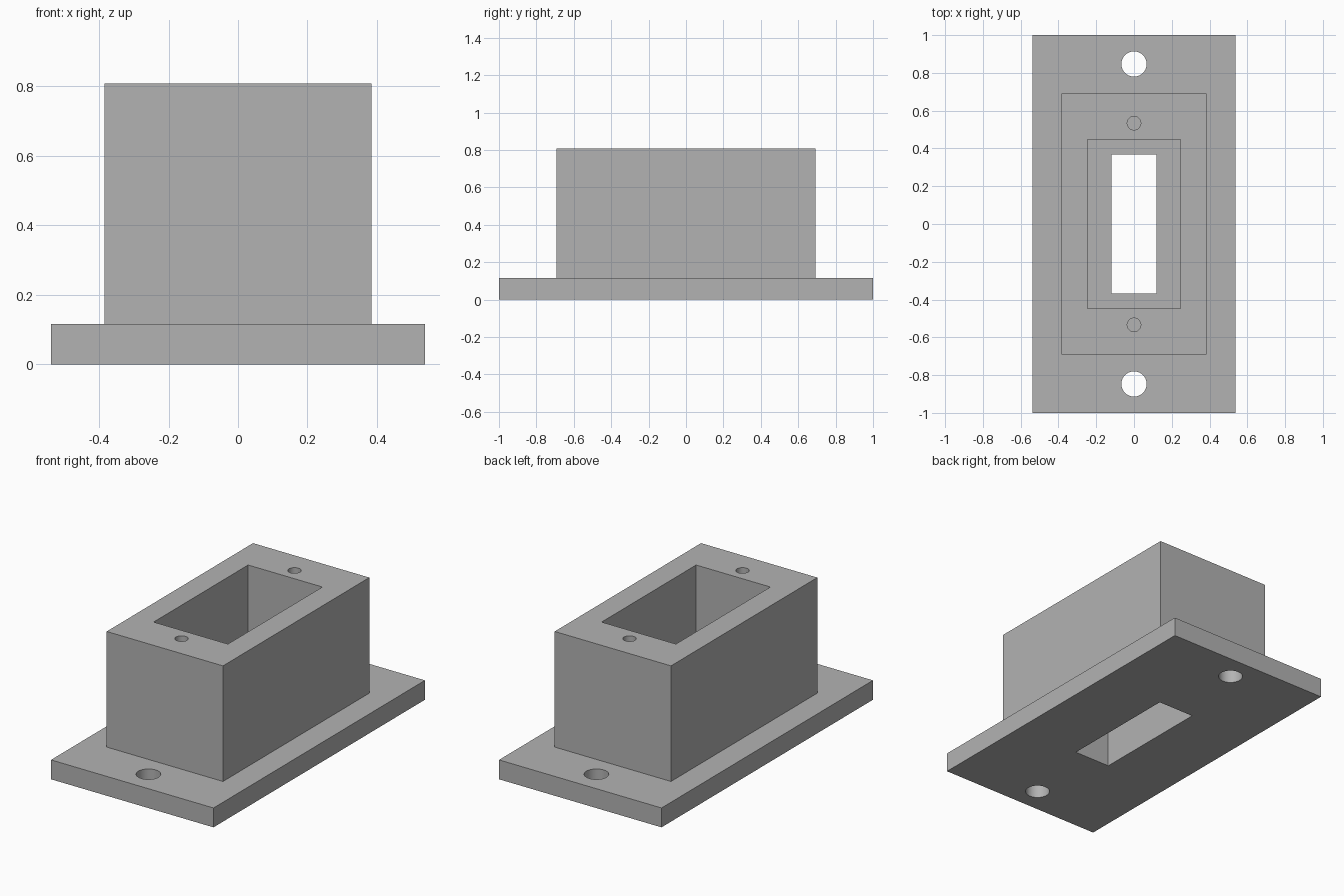
import bpy

cube = bpy.data.objects.get("Cube")
if cube:
    bpy.data.objects.remove(cube, do_unlink=True)

PLATE_TOP, TOP, POCKET_FLOOR = 0.116, 0.808, 0.23

grey = bpy.data.materials.new("plain grey")
grey.use_nodes = True
grey.diffuse_color = (0.45, 0.45, 0.45, 1)
grey.node_tree.nodes["Principled BSDF"].inputs["Base Color"].default_value = grey.diffuse_color


def box(name, half_x, half_y, z0, z1):
    bpy.ops.mesh.primitive_cube_add(size=1, location=(0, 0, (z0 + z1) / 2))
    ob = bpy.context.object
    ob.name = name
    ob.scale = (2 * half_x, 2 * half_y, z1 - z0)
    bpy.ops.object.transform_apply(location=True, rotation=False, scale=True)
    ob.data.materials.append(grey)
    return ob


def hole(name, y, radius, z0, z1):
    bpy.ops.mesh.primitive_cylinder_add(vertices=48, radius=radius, depth=z1 - z0,
                                        location=(0, y, (z0 + z1) / 2))
    ob = bpy.context.object
    ob.name = name
    ob.data.materials.append(grey)
    return ob


def combine(target, other, operation):
    mod = target.modifiers.new(other.name, 'BOOLEAN')
    mod.operation = operation
    mod.solver = 'EXACT'
    mod.object = other
    bpy.context.view_layer.objects.active = target
    bpy.ops.object.modifier_apply(modifier=mod.name)
    bpy.data.objects.remove(other, do_unlink=True)


# Flanged plate with the raised block joined on top
housing = box("flanged_housing", 0.538, 1.0, 0, PLATE_TOP)
combine(housing, box("raised_block", 0.385, 0.692, PLATE_TOP - 0.05, TOP), 'UNION')

# Deep pocket from the top, narrower slot through the floor
combine(housing, box("pocket", 0.246, 0.447, POCKET_FLOOR, TOP + 0.1), 'DIFFERENCE')
combine(housing, box("floor_slot", 0.119, 0.368, -0.1, POCKET_FLOOR + 0.1), 'DIFFERENCE')

# Mounting holes through the flanges and blind pilot holes in the block
for side in (-1, 1):
    combine(housing, hole("mounting_hole", side * 0.847, 0.067, -0.1, 0.3), 'DIFFERENCE')
    combine(housing, hole("pilot_hole", side * 0.534, 0.036, 0.42, TOP + 0.1), 'DIFFERENCE')

# Smooth hole walls, crisp edges
bpy.ops.object.select_all(action='DESELECT')
housing.select_set(True)
bpy.context.view_layer.objects.active = housing
bpy.ops.object.shade_smooth_by_angle()
